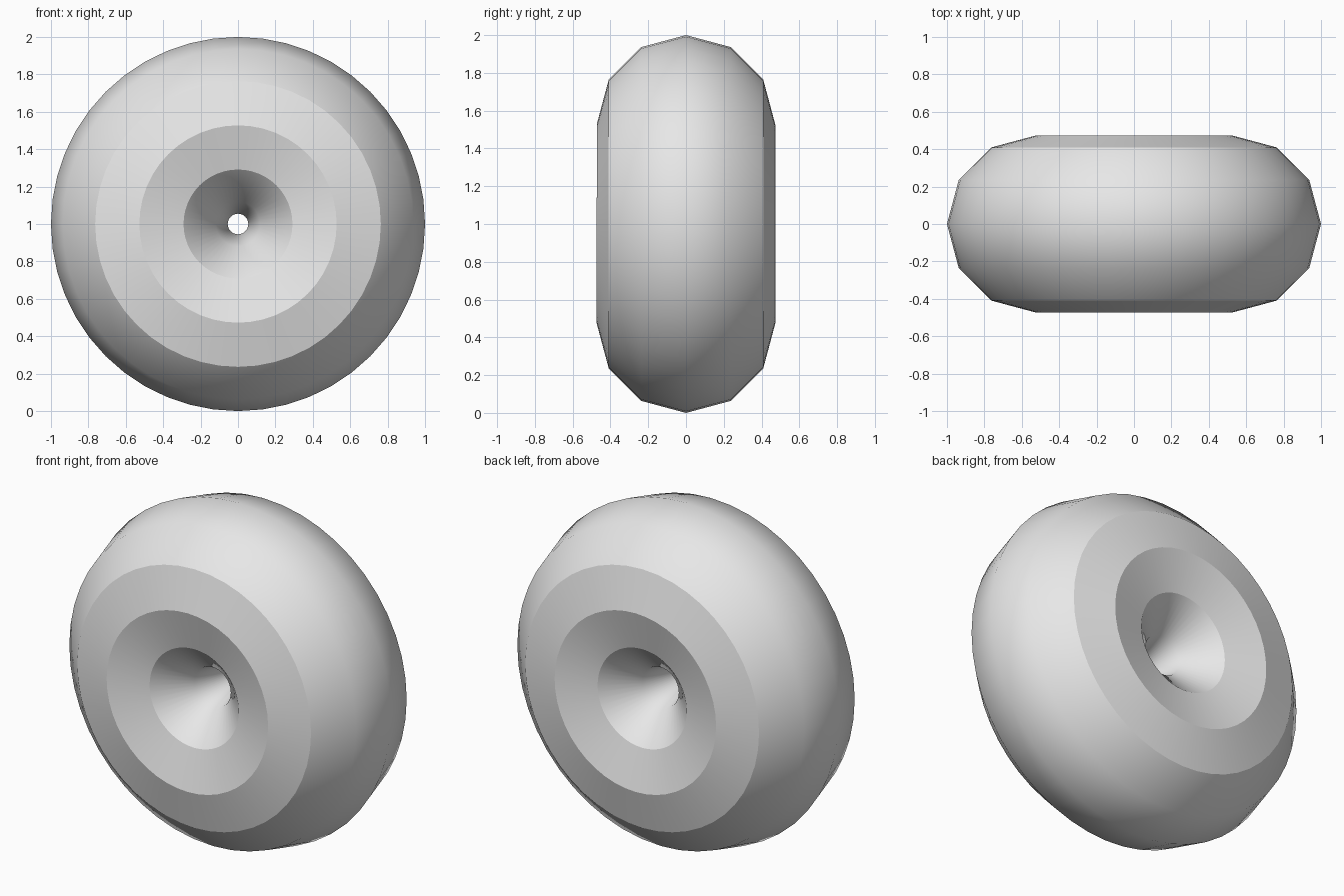
import bpy
import math

# Remove the default cube
cube = bpy.data.objects.get("Cube")
if cube:
    bpy.data.objects.remove(cube, do_unlink=True)

# Plain light grey
grey = bpy.data.materials.new("light_grey")
grey.use_nodes = True
colour = (0.8, 0.8, 0.8, 1.0)
grey.diffuse_color = colour
grey.node_tree.nodes["Principled BSDF"].inputs["Base Color"].default_value = colour

# Upright fat ring with a twelve-sided cross-section, hole running front to back
OUTER, HOLE = 1.0, 0.055
bpy.ops.mesh.primitive_torus_add(
    major_segments=48, minor_segments=12,
    major_radius=(OUTER + HOLE) / 2, minor_radius=(OUTER - HOLE) / 2,
    location=(0, 0, OUTER), rotation=(math.pi / 2, 0, 0))
ring = bpy.context.object
ring.name = "ring"
ring.data.materials.append(grey)
bpy.ops.object.transform_apply(location=False, rotation=True, scale=True)
bpy.ops.object.shade_smooth_by_angle(angle=math.radians(30))
